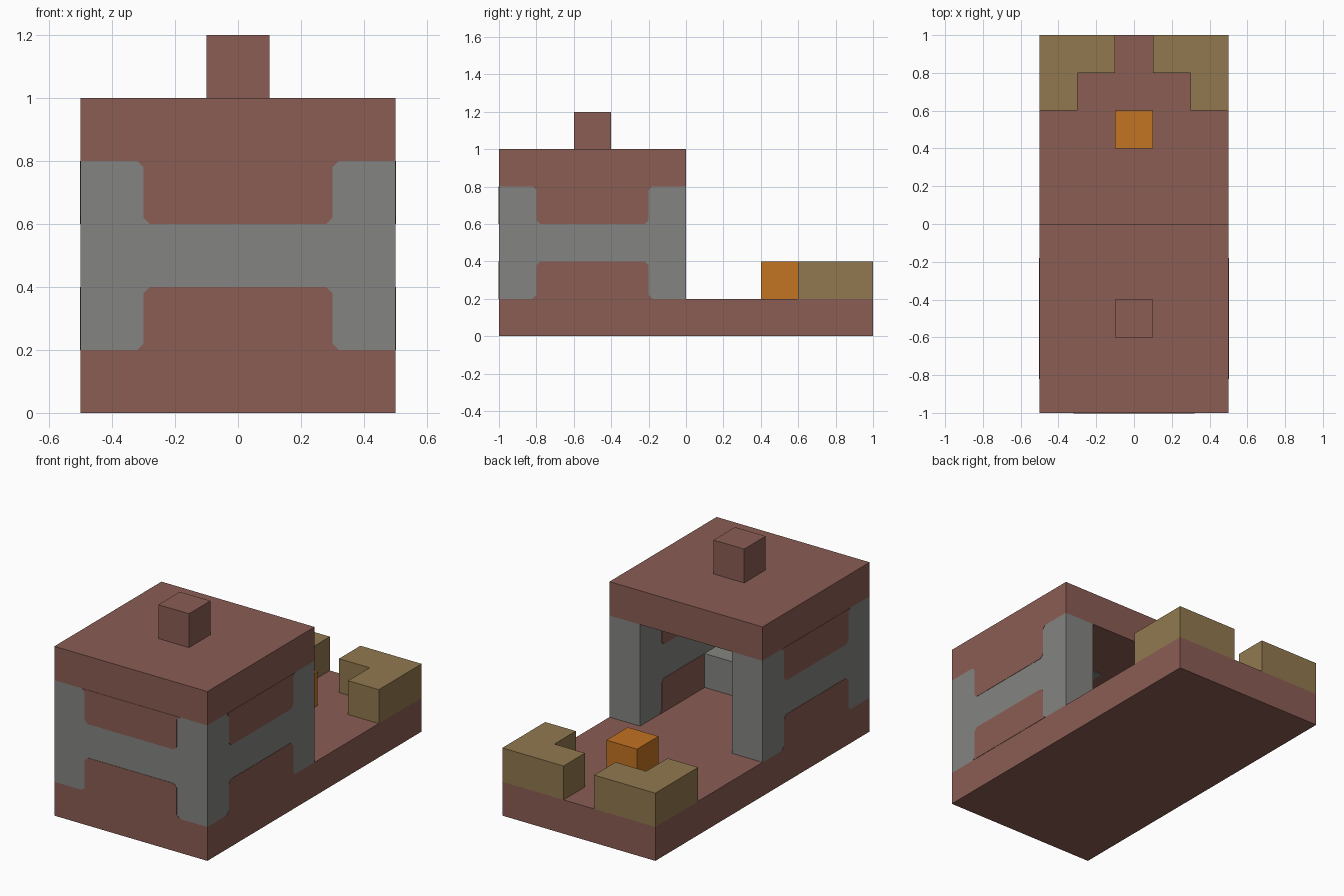
import bpy
import bmesh
from mathutils import Matrix, Vector

cube = bpy.data.objects.get("Cube")
if cube:
    bpy.data.objects.remove(cube, do_unlink=True)


def material(name, hex_code):
    """Flat material from an sRGB hex string, stored as linear values."""
    srgb = [int(hex_code[i:i + 2], 16) / 255 for i in (0, 2, 4)]
    lin = [c / 12.92 if c <= 0.04045 else ((c + 0.055) / 1.055) ** 2.4 for c in srgb]
    mat = bpy.data.materials.new(name)
    mat.use_nodes = True
    mat.diffuse_color = (*lin, 1)
    mat.node_tree.nodes["Principled BSDF"].inputs["Base Color"].default_value = (*lin, 1)
    return mat


BRICK = material("brick_brown", "8b5d54")
STONE = material("stone_grey", "848481")
HEDGE = material("tan", "91794f")
FLAME = material("orange", "c27322")


def prism(name, outline, depth, mat, matrix=Matrix()):
    """Extrude a flat outline along its local z, then place it."""
    bm = bmesh.new()
    base = bm.faces.new([bm.verts.new((u, v, 0)) for u, v in outline])
    new = bmesh.ops.extrude_face_region(bm, geom=[base])["geom"]
    top = [v for v in new if isinstance(v, bmesh.types.BMVert)]
    bmesh.ops.translate(bm, verts=top, vec=Vector((0, 0, depth)))
    bm.transform(matrix)
    bmesh.ops.recalc_face_normals(bm, faces=bm.faces)
    mesh = bpy.data.meshes.new(name)
    bm.to_mesh(mesh)
    bm.free()
    mesh.materials.append(mat)
    obj = bpy.data.objects.new(name, mesh)
    bpy.context.scene.collection.objects.link(obj)
    return obj


def box(name, x, y, z, mat):
    outline = [(x[0], y[0]), (x[1], y[0]), (x[1], y[1]), (x[0], y[1])]
    return prism(name, outline, z[1] - z[0], mat, Matrix.Translation((0, 0, z[0])))


# Base slab, roof and chimney
box("base_slab", (-.5, .5), (-1, 1), (0, .2), BRICK)
box("roof", (-.5, .5), (-1, 0), (.8, 1), BRICK)
box("chimney", (-.1, .1), (-.6, -.4), (1, 1.2), BRICK)
box("chimney_ceiling_plate", (-.1, .1), (-.6, -.4), (.797, .8), STONE)

# Stone walls, open at the back
box("front_wall", (-.5, .5), (-1, -.8), (.2, .8), STONE)
for side, x in (("left", (.3, .5)), ("right", (-.5, -.3))):
    box(side + "_wall", x, (-.8, 0), (.2, .8), STONE)
box("inner_bench", (-.3, .3), (-.8, -.6), (.2, .4), STONE)

# Brick infill panels, flared at the outer edge and clipped near the middle rail
PROUD = .002
CUT = .02


def panel(name, width, centre, axis_u, axis_n):
    h = width / 2
    half = [(h + CUT, 0), (h, CUT), (h, .2 - CUT), (h - CUT, .2)]
    outline = half + [(-u, v) for u, v in reversed(half)]
    for part, z, up in (("lower", .2, 1), ("upper", .8, -1)):
        m = Matrix((axis_u, (0, 0, up), axis_n)).transposed().to_4x4()
        start = Vector((*centre, z)) - Vector(axis_n) * (.1 + PROUD)
        prism(f"{name}_{part}_panel", outline, .2 + 2 * PROUD, BRICK,
              Matrix.Translation(start) @ m)


panel("front", .6, (0, -.9), (1, 0, 0), (0, 1, 0))
panel("left", .6, (.4, -.5), (0, 1, 0), (1, 0, 0))
panel("right", .6, (-.4, -.5), (0, 1, 0), (1, 0, 0))

# Corner blocks at the back of the yard
corner = [(.5, .6), (.5, 1), (.1, 1), (.1, .8), (.3, .8), (.3, .6)]
for side, s in (("left", 1), ("right", -1)):
    prism(side + "_corner_block", [(s * x, y) for x, y in corner], .2, HEDGE,
          Matrix.Translation((0, 0, .2)))

# Small block in the middle of the yard
box("yard_block", (-.1, .1), (.4, .6), (.2, .4), FLAME)
